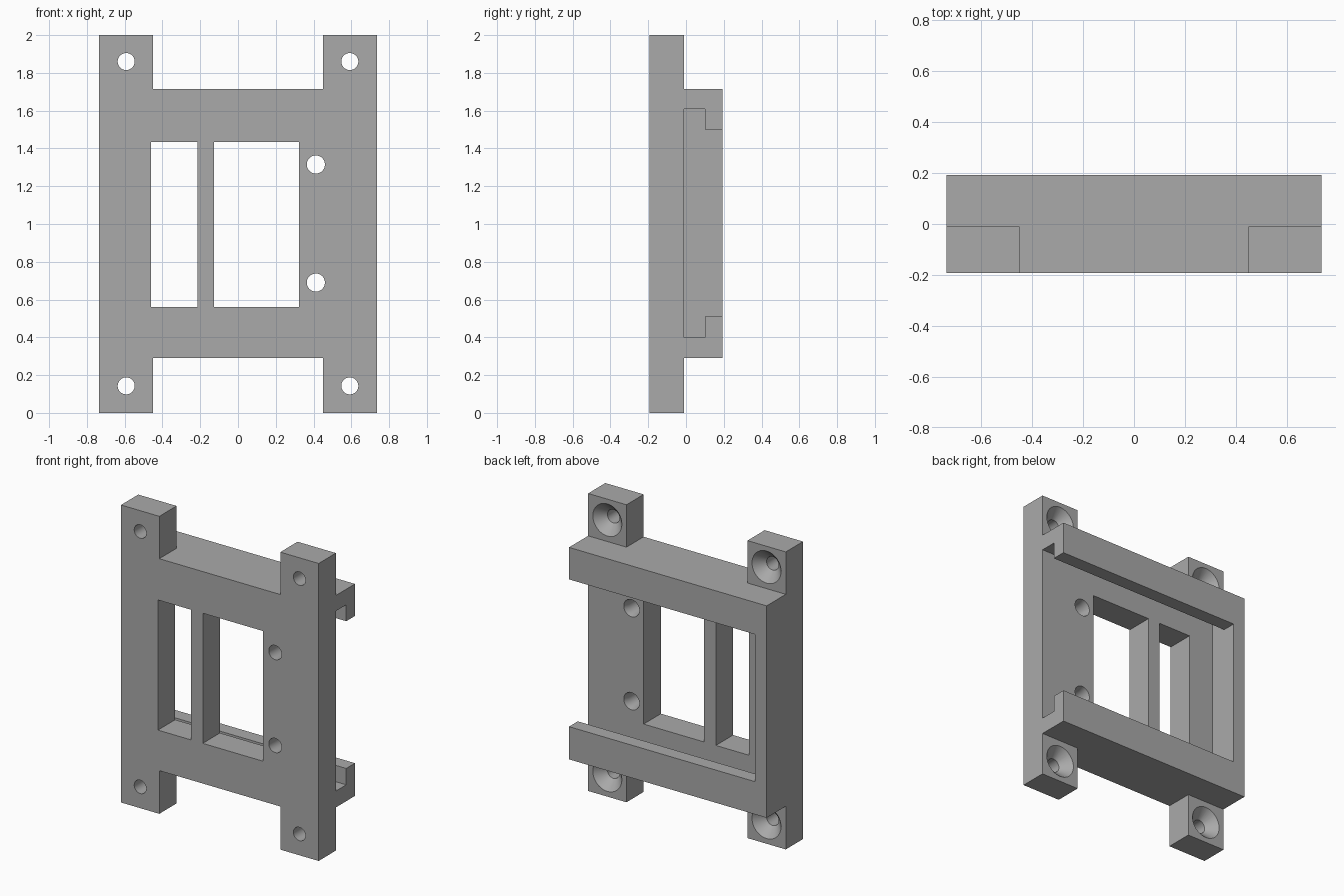
import bpy
import bmesh
import math
from mathutils import Vector

if "Cube" in bpy.data.objects:
    bpy.data.objects.remove(bpy.data.objects["Cube"], do_unlink=True)

HALF_W, HALF_D = 0.735, 0.193    # half width and half depth
PLATE_BACK = -0.01               # rear face of the mounting plate
LEG_IN = 0.45                    # inner edge of the legs
RAIL_LOW, RAIL_HIGH = 0.29, 1.715

grey = bpy.data.materials.new("plain grey")
grey.use_nodes = True
grey.diffuse_color = (0.4, 0.4, 0.4, 1)
grey.node_tree.nodes["Principled BSDF"].inputs["Base Color"].default_value = (0.4, 0.4, 0.4, 1)


def finish(bm, name):
    bmesh.ops.recalc_face_normals(bm, faces=bm.faces)
    mesh = bpy.data.meshes.new(name)
    bm.to_mesh(mesh)
    bm.free()
    mesh.materials.append(grey)
    obj = bpy.data.objects.new(name, mesh)
    bpy.context.collection.objects.link(obj)
    return obj


def prism(name, points, direction):
    """Closed outline swept along a direction."""
    bm = bmesh.new()
    face = bm.faces.new([bm.verts.new(p) for p in points])
    swept = bmesh.ops.extrude_face_region(bm, geom=[face])["geom"]
    verts = [g for g in swept if isinstance(g, bmesh.types.BMVert)]
    bmesh.ops.translate(bm, verts=verts, vec=Vector(direction))
    return finish(bm, name)


def box(name, x0, x1, y0, y1, z0, z1):
    outline = [(x0, y0, z0), (x1, y0, z0), (x1, y0, z1), (x0, y0, z1)]
    return prism(name, outline, (0, y1 - y0, 0))


def lathe(name, x, z, profile, sides=40):
    """Turned solid about a front-to-back axis; profile is (radius, y)."""
    bm = bmesh.new()
    rings = []
    for r, y in profile:
        angles = [math.tau * i / sides for i in range(sides)]
        rings.append([bm.verts.new((x + r * math.cos(a), y, z + r * math.sin(a))) for a in angles])
    for a, b in zip(rings, rings[1:]):
        for i in range(sides):
            j = (i + 1) % sides
            bm.faces.new((a[i], a[j], b[j], b[i]))
    bm.faces.new(rings[0])
    bm.faces.new(rings[-1])
    return finish(bm, name)


# Solid blank that everything is cut from
bracket = box("mounting_bracket", -HALF_W, HALF_W, -HALF_D, HALF_D, 0, 2)
cutters = []

# Gaps between the legs and the step behind them, at top and bottom
for z0, z1 in ((-1, RAIL_LOW), (RAIL_HIGH, 3)):
    outline = [(-LEG_IN, -1, z0), (LEG_IN, -1, z0), (LEG_IN, PLATE_BACK, z0), (1, PLATE_BACK, z0),
               (1, 1, z0), (-1, 1, z0), (-1, PLATE_BACK, z0), (-LEG_IN, PLATE_BACK, z0)]
    cutters.append(prism("leg_gap_cutter", outline, (0, 0, z1 - z0)))

# Rear slide channel with overhanging lips, open at the left end
END_WALL, LIP = -0.648, 0.1
channel = [(PLATE_BACK, 0.4), (LIP, 0.4), (LIP, 0.51), (1, 0.51),
           (1, 1.5), (LIP, 1.5), (LIP, 1.61), (PLATE_BACK, 1.61)]
cutters.append(prism("channel_cutter", [(END_WALL, y, z) for y, z in channel], (2, 0, 0)))

# Two windows with a narrow bar between them
for x0, x1 in ((-0.46, -0.215), (-0.127, 0.322)):
    cutters.append(box("window_cutter", x0, x1, -1, 1, 0.56, 1.435))

# Countersunk screw holes in the four legs
leg_profile = [(0.045, -1), (0.045, -0.075), (0.108, PLATE_BACK), (0.108, 1)]
for x in (-0.592, 0.592):
    for z in (0.143, 1.86):
        cutters.append(lathe("leg_hole_cutter", x, z, leg_profile))

# Slightly flared holes beside the large window
side_profile = [(0.048, -1), (0.048, -0.05), (0.058, PLATE_BACK), (0.058, 1)]
for z in (0.69, 1.315):
    cutters.append(lathe("side_hole_cutter", 0.412, z, side_profile))

# Apply the cuts
bpy.ops.object.select_all(action='DESELECT')
bpy.context.view_layer.objects.active = bracket
bracket.select_set(True)
for cutter in cutters:
    cutter.hide_render = True
    mod = bracket.modifiers.new("cut", 'BOOLEAN')
    mod.operation = 'DIFFERENCE'
    mod.solver = 'EXACT'
    mod.object = cutter
    bpy.ops.object.modifier_apply(modifier=mod.name)
    bpy.data.objects.remove(cutter, do_unlink=True)

bpy.ops.object.shade_smooth_by_angle(angle=math.radians(20))
